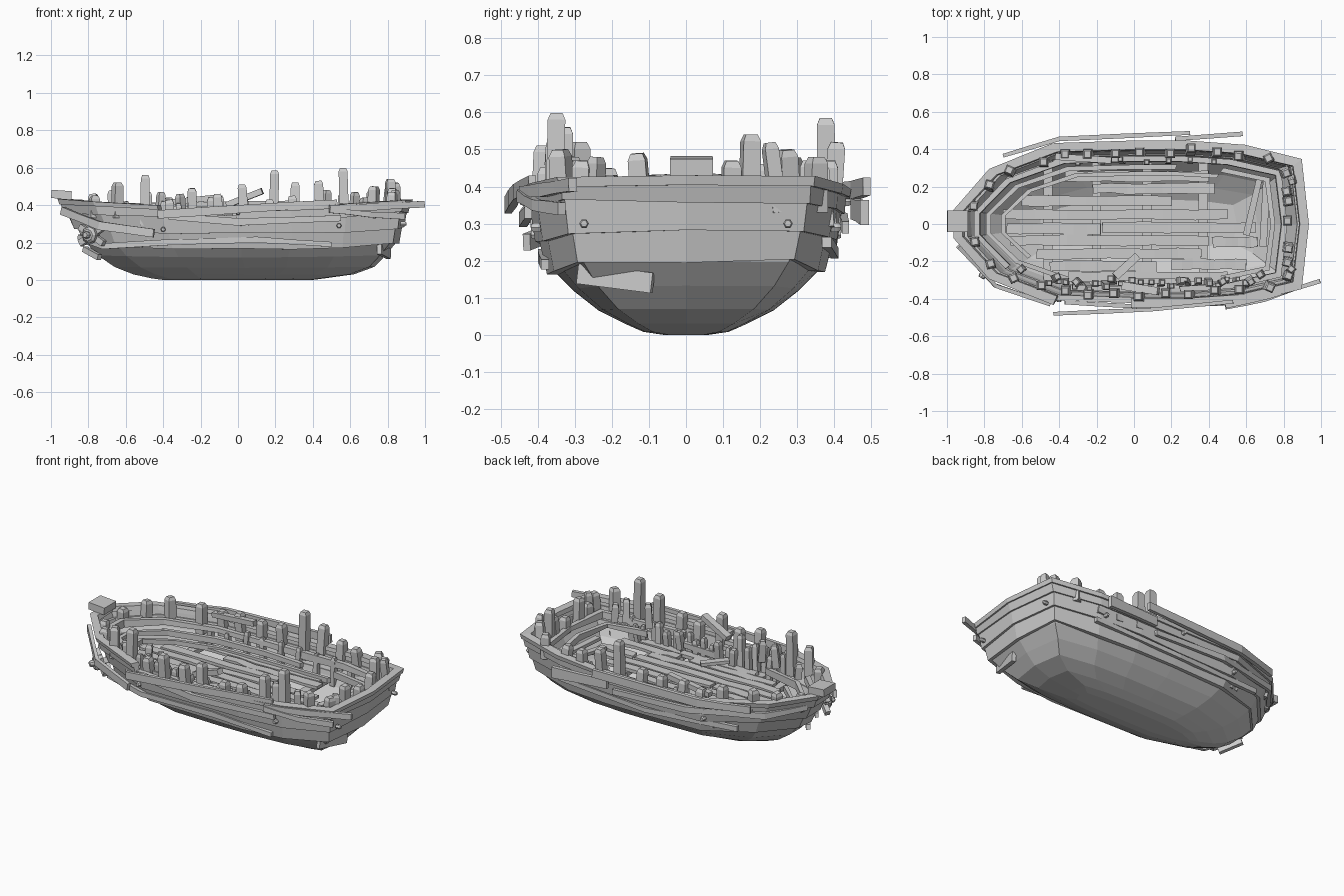
import bpy, bmesh, math, random
from mathutils import Vector, Matrix

if "Cube" in bpy.data.objects:
    bpy.data.objects.remove(bpy.data.objects["Cube"])
random.seed(4)

# Normalised half plan: (fraction bow to stern, fraction of half width)
PLAN = [(0, .17), (.1, .66), (.28, .97), (.5, 1), (.66, 1), (.82, .95), (.98, .78)]


def make(name, verts, faces):
    me = bpy.data.meshes.new(name)
    me.from_pydata([tuple(v) for v in verts], [], faces)
    bm = bmesh.new()
    bm.from_mesh(me)
    bmesh.ops.recalc_face_normals(bm, faces=bm.faces)
    bm.to_mesh(me)
    bm.free()
    ob = bpy.data.objects.new(name, me)
    bpy.context.collection.objects.link(ob)
    return ob


def outline(z, xb, xs, w, sheer=.045, jit=0):
    pts = [(xb + (xs - xb) * t, -w * f) for t, f in PLAN]
    pts = pts + [(xs, 0)] + [(x, -y) for x, y in reversed(pts)]
    return [Vector((x, y, z + sheer * x * x + random.uniform(-jit, jit))) for x, y in pts]


def loft(name, loops, cap_first=False, cap_last=False):
    n = len(loops[0])
    faces = [(i * n + j, i * n + (j + 1) % n, (i + 1) * n + (j + 1) % n, (i + 1) * n + j)
             for i in range(len(loops) - 1) for j in range(n)]
    if cap_first:
        faces.append(tuple(range(n)))
    if cap_last:
        faces.append(tuple(range((len(loops) - 1) * n, len(loops) * n)))
    return make(name, [v for l in loops for v in l], faces)


def strake(name, lo, hi, t, skip=(), jit=.008, sheer=.045):
    # closed band of planking with thickness t; skipped segments are broken away
    def inner(l):
        return (l[0], l[1] + t, l[2] - t, l[3] - t)
    loops = [outline(*lo, sheer, jit), outline(*hi, sheer, jit)]
    for src, lev in ((1, hi), (0, lo)):
        l = outline(*inner(lev), 0)
        for a, b in zip(l, loops[src]):
            a.z = b.z
        loops.append(l)
    n = len(loops[0])
    faces = []
    for j in range(n):
        k = (j + 1) % n
        if j in skip:
            faces += [tuple(i * n + j for i in range(4)), tuple(i * n + k for i in range(4))]
        else:
            faces += [(i * n + j, i * n + k, (i + 1) % 4 * n + k, (i + 1) % 4 * n + j) for i in range(4)]
    return make(name, [v for l in loops for v in l], faces)


def plank(name, pts, w, h, cuts=1, jit=.1):
    # rectangular board along a path: w across (horizontal), h vertical
    pts = [Vector(p) for p in pts]
    path = [a.lerp(b, i / cuts) for a, b in zip(pts, pts[1:]) for i in range(cuts)] + [pts[-1]]
    loops = []
    for i, p in enumerate(path):
        d = path[min(i + 1, len(path) - 1)] - path[max(i - 1, 0)]
        s = Vector((-d.y, d.x, 0)).normalized()
        u = d.normalized().cross(s)
        a, b = (s * w / 2 * random.uniform(1 - jit, 1 + jit), u * h / 2 * random.uniform(1 - jit, 1 + jit))
        loops.append([p - a - b, p + a - b, p + a + b, p - a + b])
    return loft(name, loops, True, True)


def post(name, x, y, z0, z1, s, ang, tilt=.08):
    # square stanchion with a chamfered top
    rot = Matrix.Rotation(ang, 3, 'Z') @ Matrix.Rotation(random.uniform(-tilt, tilt), 3, 'X') \
        @ Matrix.Rotation(random.uniform(-tilt, tilt), 3, 'Y')
    h = z1 - z0
    loops = []
    for z, k in ((0, 1), (h - .018, .95), (h, .65)):
        loops.append([Vector((x, y, z0)) + rot @ Vector((a * s * k / 2, b * s * k / 2, z))
                      for a, b in ((-1, -1), (1, -1), (1, 1), (-1, 1))])
    return loft(name, loops, True, True)


def peg(name, loc, direction, r, depth, sides=6):
    q = Vector(direction).to_track_quat('Z', 'Y')
    loops = [[Vector(loc) + q @ Vector((r * k * math.cos(a), r * k * math.sin(a), z))
              for a in [2 * math.pi * i / sides for i in range(sides)]]
             for z, k in ((-depth / 2, 1), (depth / 4, 1), (depth / 2, .7))]
    return loft(name, loops, True, True)


# Lower hull bowl
bowl = [(0, -.40, .40, .06, 0), (.008, -.46, .46, .115, 0), (.03, -.56, .62, .165, 0),
        (.065, -.66, .73, .235, .01), (.12, -.75, .79, .305, .02), (.17, -.81, .845, .355, .04),
        (.22, -.84, .86, .378, .045)]
loft("lower_hull", [outline(*b) for b in bowl], True)

# Overlapping strakes and top rim (front rim section broken away)
strake("lower_strake", (.165, -.82, .862, .375), (.265, -.865, .88, .398), .03)
strake("middle_strake", (.245, -.875, .89, .407), (.34, -.92, .903, .422), .03)
strake("top_strake", (.325, -.93, .91, .428), (.375, -.95, .925, .432), .03, (2,))
strake("rim_rail", (.365, -.955, .93, .442), (.39, -.965, .935, .446), .048, (2,), .003)

# Inner lining: open hold down to the bilge
loft("inner_lining", [outline(*b) for b in [(.33, -.90, .88, .40), (.25, -.83, .84, .37),
     (.19, -.79, .81, .34), (.12, -.70, .74, .275), (.07, -.61, .66, .20), (.03, -.5, .55, .13)]], False, True)

# Inner stepped rails
strake("inner_rail_upper", (.31, -.85, .815, .362), (.345, -.855, .82, .364), .03, (1, 3))
strake("inner_rail_middle", (.27, -.79, .755, .317), (.305, -.79, .755, .317), .025, (2, 4, 9))
strake("inner_rail_lower", (.245, -.71, .71, .28), (.275, -.71, .71, .28), .022, (1, 2, 3, 4, 5, 6, 7, 8))

# Cross beams and deck planks
for i, x in enumerate((-.46, -.2, .07, .37)):
    plank(f"cross_beam_{i}", [(x, -.33, .225), (x, .33, .225)], .05, .03)
deck = [(.255, -.37, .40), (.19, -.22, .43), (.125, -.6, .2), (.05, -.7, .5), (-.025, -.68, -.18),
        (-.02, -.17, .65), (-.09, -.66, .4), (-.095, .42, .66), (-.16, -.52, .36), (-.225, -.45, .12),
        (-.215, .2, .6), (-.28, -.35, .5)]
for i, (y, x0, x1) in enumerate(deck):
    n = 7
    plank(f"deck_plank_{i}", [(x0 + (x1 - x0) * k / n, y + random.uniform(-.004, .004),
          .25 + random.uniform(-.004, .004)) for k in range(n + 1)], .055, .018, 1, .12)
plank("aft_plank_inner", [(.60, -.06, .27), (.67, .24, .28)], .035, .02)
plank("aft_plank_outer", [(.69, -.12, .28), (.71, .25, .29)], .04, .02)
plank("loose_deck_plank", [(-.1, -.28, .29), (.02, -.17, .28)], .045, .02)

# Stanchions around the rim: x, y, top height
posts = [(-.77, .2, .46), (-.66, .28, .48), (-.48, .33, .47), (-.36, .38, .44), (-.24, .38, .46),
         (-.1, .38, .45), (.04, .39, .46), (.19, .38, .585), (.3, .39, .52), (.44, .38, .47),
         (.57, .375, .46), (.72, .35, .48), (.8, .28, .50), (.82, .17, .54), (.82, .12, .47),
         (.82, .02, .43), (.82, -.12, .49), (.82, -.2, .43), (.82, -.28, .47), (.72, -.33, .50),
         (.57, -.355, .598), (.44, -.36, .53), (.3, -.38, .45), (.17, -.37, .43), (.035, -.395, .51),
         (-.1, -.37, .46), (-.24, -.37, .49), (-.36, -.35, .43), (-.5, -.33, .56), (-.645, -.29, .52),
         (-.77, -.22, .45), (-.85, -.1, .43), (-.86, .1, .43)]
for i, (x, y, z) in enumerate(posts):
    ang = 0 if abs(x) < .6 else math.atan2(y, x)
    post(f"stanchion_{i}", x, y, .33 if abs(x) > .6 else .29, z, .05, ang, .03 if z > .53 else .08)

# Short broken ribs inside the front and back walls
for i in range(22):
    x = -.46 + i * .05
    post(f"front_rib_{i}", x, -.31 + random.uniform(-.02, .01) + .04 * max(0, -x - .3), .2,
         random.uniform(.33, .46 if x < 0 else .40), random.uniform(.025, .04), 0, .12)
for i in range(9):
    post(f"back_rib_{i}", -.42 + i * .12, .335, .2, random.uniform(.33, .38), .03, 0, .08)
for i, (x, y, z) in enumerate([(.62, -.3, .47), (.47, -.31, .48), (.68, -.27, .44), (.84, -.25, .48),
                               (.85, .25, .52), (-.42, -.29, .47), (-.3, -.31, .46), (-.6, -.24, .42)]):
    post(f"leaning_rib_{i}", x, y, .33, z, .04, random.random(), .12)

# Sprung planks hanging off the sides: path, height
sprung = [([(-.43, -.48, .35), (.1, -.457, .385), (.53, -.415, .41)], .042),
          ([(.49, -.44, .385), (.72, -.39, .39), (.995, -.305, .405)], .035),
          ([(.49, -.445, .375), (.7, -.405, .35), (.89, -.335, .34)], .03),
          ([(-.37, -.42, .34), (.0, -.44, .31), (.55, -.425, .33)], .035),
          ([(-.94, -.12, .37), (-.74, -.33, .29), (-.45, -.43, .25)], .04),
          ([(-.85, -.07, .23), (-.72, -.24, .18), (-.4, -.372, .20), (.1, -.388, .215), (.5, -.38, .19)], .03),
          ([(-.70, .365, .39), (-.4, .455, .39), (.3, .487, .40)], .045),
          ([(.22, .455, .34), (.58, .482, .33)], .06),
          ([(-.9, .10, .36), (-.75, .295, .34), (-.3, .425, .31), (.2, .43, .29)], .035),
          ([(-.6, .345, .24), (0, .402, .22), (.6, .38, .25)], .03)]
for i, (path, h) in enumerate(sprung):
    plank(f"sprung_plank_{i}", path, .022, h, 2, .15)
plank("raised_rail_piece", [(-.06, -.33, .40), (.13, -.36, .475)], .04, .03)
plank("back_rail_piece", [(-.42, .36, .41), (-.12, .34, .44)], .035, .03)
plank("bow_brace_lower", [(-.82, -.03, .165), (-.74, -.14, .12)], .025, .03)
plank("stern_patch", [(.755, -.29, .165), (.805, -.09, .14)], .025, .055, 1, .02)

# Bow head block
plank("bow_block", [(-.998, .015, .46), (-.89, .015, .452)], .115, .045, 1, .03)

# Bow hawse fitting: crossed boards with a round boss
d = Vector((-.55, -.83, 0)).normalized()
c = Vector((-.78, -.23, .24))
side = Vector((-d.y, d.x, 0))
for i, s in enumerate((1, -1)):
    a = side * .075 + Vector((0, 0, .045 * s))
    plank(f"hawse_board_{i}", [c - a, c + a], .03, .035)
peg("hawse_boss", c + d * .02, d, .045, .05, 8)
peg("hawse_pin", c + d * .05, d, .02, .04, 8)

# Bolts
for sgn in (-1, 1):
    for i, (x, y, z) in enumerate([(.54, .4, .29), (-.4, .4, .27), (.0, .43, .36)]):
        peg(f"side_bolt_{i}_{sgn}", (x, y * sgn, z), (0, sgn, 0), .014, .035)
    peg(f"stern_bolt_{sgn}", (.885, .275 * sgn, .30), (1, 0, 0), .013, .03)
